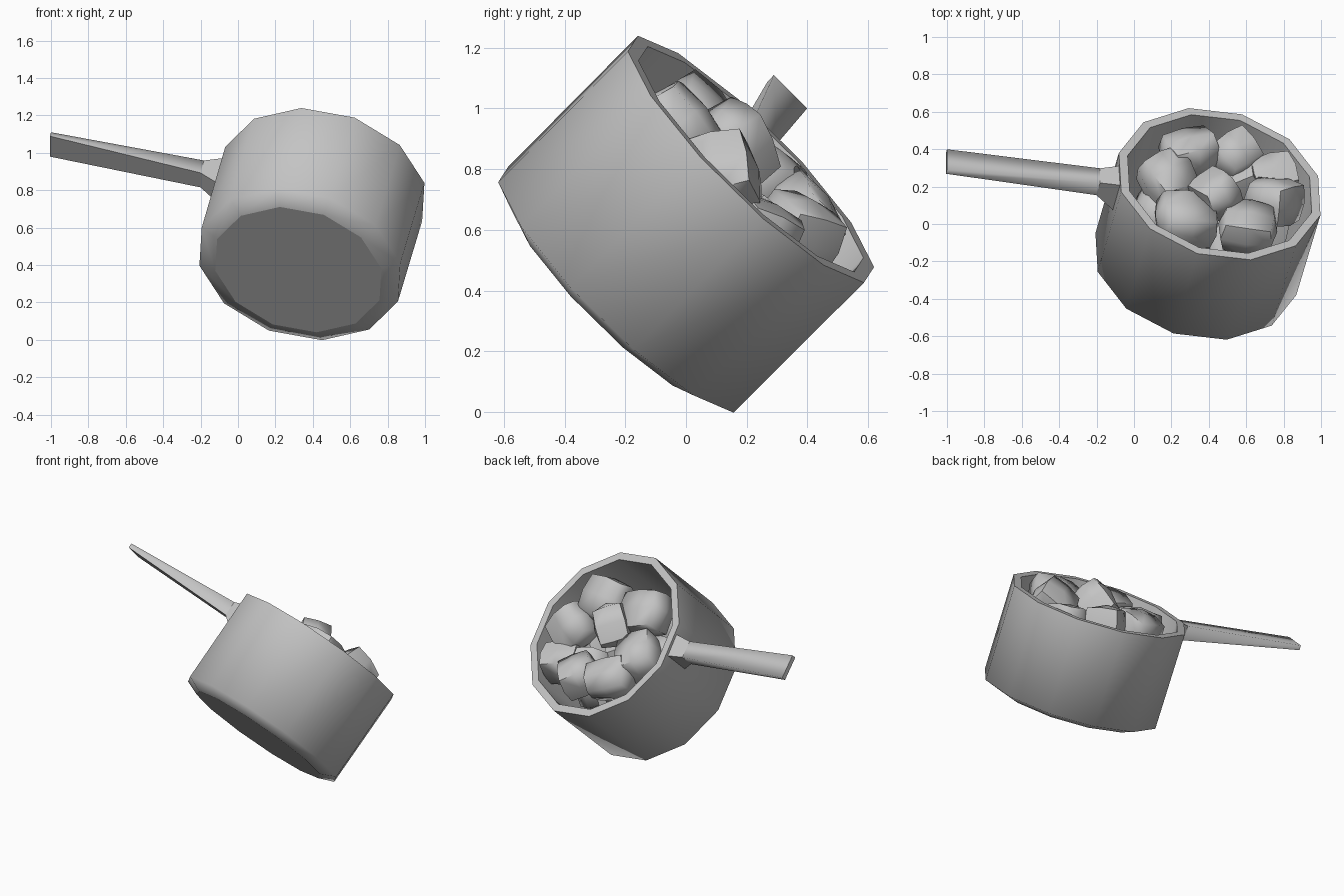
import bpy, bmesh, math, random
from mathutils import Vector, Matrix, Euler

cube = bpy.data.objects.get("Cube")
if cube:
    bpy.data.objects.remove(cube, do_unlink=True)
random.seed(4)

grey = bpy.data.materials.new("plain_grey")
grey.use_nodes = True
grey.diffuse_color = (0.55, 0.55, 0.55, 1)
grey.node_tree.nodes["Principled BSDF"].inputs["Base Color"].default_value = (0.55, 0.55, 0.55, 1)

# Tilted frame: origin at the rim centre, z along the pot axis, x towards the handle
RIM = Vector((0.458, 0.214, 0.833))
axis = Vector((0.205, 0.69, 0.692)).normalized()
side = Vector((0, -0.707, 0.707))
side = (side - axis * side.dot(axis)).normalized()
out = side.cross(axis)
FRAME = Matrix((out, side, axis)).transposed().to_4x4()
FRAME.translation = RIM


def finish(name, bm, matrix, angle):
    bmesh.ops.recalc_face_normals(bm, faces=bm.faces)
    mesh = bpy.data.meshes.new(name)
    bm.to_mesh(mesh)
    bm.free()
    mesh.materials.append(grey)
    obj = bpy.data.objects.new(name, mesh)
    bpy.context.collection.objects.link(obj)
    obj.matrix_world = matrix
    bpy.ops.object.select_all(action='DESELECT')
    obj.select_set(True)
    bpy.context.view_layer.objects.active = obj
    bpy.ops.object.shade_smooth_by_angle(angle=math.radians(angle))
    return obj


def loft(name, rings, angle):
    """Join rings of points into a skin, capped at both ends."""
    bm = bmesh.new()
    loops = [[bm.verts.new(p) for p in ring] for ring in rings]
    n = len(loops[0])
    for a, b in zip(loops, loops[1:]):
        for i in range(n):
            j = (i + 1) % n
            bm.faces.new((a[i], a[j], b[j], b[i]))
    bm.faces.new(loops[0])
    bm.faces.new(loops[-1])
    return finish(name, bm, FRAME, angle)


# Twelve-sided pot: base, bevel, wall, rim and inside
def ring(radius, z):
    angles = [math.radians(17.5 + 30 * i) for i in range(12)]
    return [(radius * math.cos(t), radius * math.sin(t), z) for t in angles]


pot = loft("pot", [ring(0.465, -0.66), ring(0.562, -0.62), ring(0.564, 0),
                   ring(0.515, 0), ring(0.505, -0.56)], 75)
for face in pot.data.polygons:
    if len(face.vertices) == 12:
        face.use_smooth = False


# Handle sections: distance out, sideways, top height, width, thickness
def section(x, y, top, width, thick):
    w = width / 2
    return [(x, y - w, top), (x, y + w, top), (x, y + w, top - thick), (x, y - w, top - thick)]


near = (0.645, 0.03, -0.04, 0.11, 0.095)
loft("handle_socket", [section(0.53, 0.03, -0.015, 0.15, 0.2), section(*near)], 20)
handle = loft("handle", [section(*near), section(1.478, 0.065, -0.055, 0.155, 0.03)], 100)
# Rounded shading over the top, crisp underside and ends
for edge in handle.data.edges:
    a, b = (handle.data.vertices[i].co for i in edge.vertices)
    underside = all(i % 4 > 1 for i in edge.vertices)
    edge.use_edge_sharp = underside or abs(a.x - b.x) < 0.01


# Food chunks: rounded blocks
def chunk(name, centre, size, turn):
    bm = bmesh.new()
    bmesh.ops.create_cube(bm, size=2)
    bmesh.ops.subdivide_edges(bm, edges=bm.edges[:], cuts=1, use_grid_fill=True)
    for v in bm.verts:
        v.co = v.co.lerp(v.co.normalized() * 1.3, 0.5)
        v.co *= 1 + random.uniform(-0.04, 0.04)
    matrix = (FRAME @ Matrix.Translation(centre)
              @ Euler([math.radians(t) for t in turn]).to_matrix().to_4x4()
              @ Matrix.Diagonal((*size, 1)))
    bmesh.ops.transform(bm, matrix=matrix, verts=bm.verts)
    finish(name, bm, Matrix(), 70)


# Upper layer: ground position, height over the rim plane, half sizes, rotation
UPPER = [
    (0.30, 0.38, -0.05, (0.14, 0.11, 0.10), (10, 5, 25)),
    (0.18, 0.24, -0.09, (0.12, 0.13, 0.11), (-10, 5, 35)),
    (0.28, 0.03, -0.08, (0.15, 0.13, 0.10), (5, -5, 10)),
    (0.44, 0.16, -0.01, (0.10, 0.12, 0.10), (30, 20, 40)),
    (0.61, -0.02, -0.06, (0.14, 0.13, 0.10), (5, 5, -5)),
    (0.75, 0.12, -0.05, (0.12, 0.12, 0.11), (25, -20, 45)),
    (0.74, 0.25, -0.09, (0.12, 0.10, 0.10), (-15, 10, 20)),
    (0.54, 0.37, -0.04, (0.11, 0.11, 0.10), (-15, 10, 40)),
    (0.56, 0.22, -0.15, (0.11, 0.11, 0.10), (10, 30, 15)),
]
for i, (x, y, h, size, turn) in enumerate(UPPER):
    # Slide up the vertical until the point is h above the rim plane
    dx, dy = x - RIM.x, y - RIM.y
    dz = (h - axis.x * dx - axis.y * dy) / axis.z
    centre = FRAME.inverted() @ (RIM + Vector((dx, dy, dz)))
    chunk(f"food_chunk_{i + 1}", centre, size, turn)

# Lower layer fills the pot
for i in range(7):
    t = math.radians(60 * i)
    r = 0.26 if i < 6 else 0
    turn = [random.uniform(-40, 40) for _ in range(3)]
    chunk(f"lower_chunk_{i + 1}", Vector((r * math.cos(t), r * math.sin(t), -0.3)),
          (0.13, 0.13, 0.13), turn)
